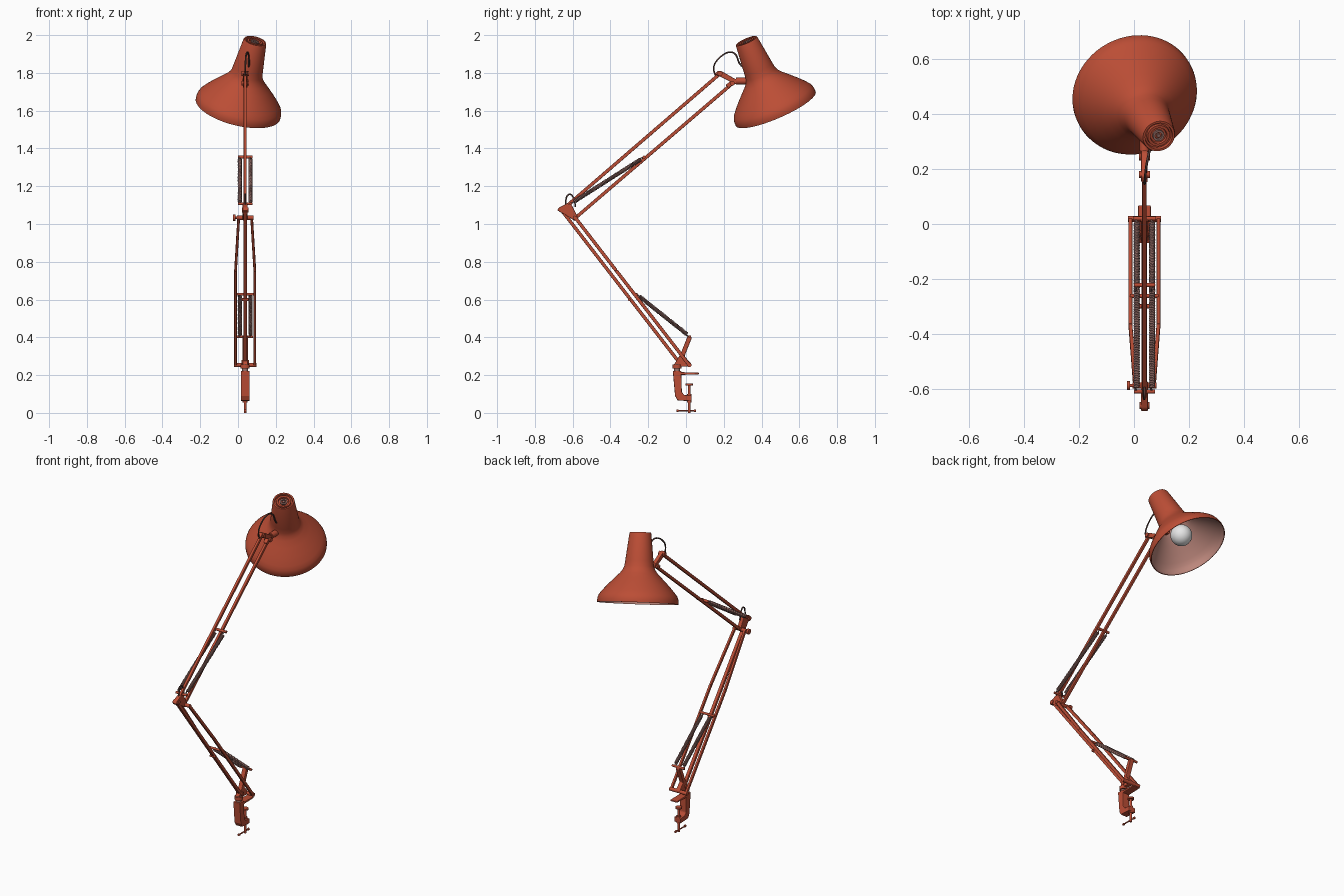
import bpy, bmesh, math
from mathutils import Vector

old = bpy.data.objects.get("Cube")
if old:
    bpy.data.objects.remove(old, do_unlink=True)


def material(name, rgb):
    m = bpy.data.materials.new(name)
    m.use_nodes = True
    m.diffuse_color = (*rgb, 1)
    bsdf = next(n for n in m.node_tree.nodes if n.type == 'BSDF_PRINCIPLED')
    bsdf.inputs["Base Color"].default_value = (*rgb, 1)
    return m


RED = material("brick red", (0.50, 0.075, 0.036))
STEEL = material("warm steel", (0.33, 0.17, 0.15))
LINING = material("shade lining", (0.50, 0.24, 0.20))
CABLE = material("dark cable", (0.09, 0.045, 0.04))
GLASS = material("bulb white", (0.80, 0.80, 0.80))
CX = 0.038  # centre plane of the arm


def finish(bm, name, mat, smooth=True):
    bmesh.ops.recalc_face_normals(bm, faces=bm.faces)
    me = bpy.data.meshes.new(name)
    bm.to_mesh(me)
    bm.free()
    me.materials.append(mat)
    ob = bpy.data.objects.new(name, me)
    bpy.context.collection.objects.link(ob)
    if smooth:
        bpy.ops.object.select_all(action='DESELECT')
        ob.select_set(True)
        bpy.context.view_layer.objects.active = ob
        bpy.ops.object.shade_smooth_by_angle(angle=math.radians(40))
    return ob


def soften(ob, width):
    mod = ob.modifiers.new("soft edges", 'BEVEL')
    mod.width, mod.segments, mod.limit_method = width, 2, 'ANGLE'
    return ob


def lathe(name, profile, origin, axis, mat, steps=24):
    """Revolve (distance along axis, radius) pairs about an axis."""
    q = Vector(axis).to_track_quat('Z', 'Y')
    bm = bmesh.new()
    vs = [bm.verts.new((r, 0, s)) for s, r in profile]
    es = [bm.edges.new(p) for p in zip(vs, vs[1:])]
    bmesh.ops.spin(bm, geom=vs + es, cent=(0, 0, 0), axis=(0, 0, 1),
                   angle=math.tau, steps=steps, use_merge=True)
    bmesh.ops.remove_doubles(bm, verts=bm.verts, dist=1e-5)
    for v in bm.verts:
        v.co = q @ v.co + Vector(origin)
    return finish(bm, name, mat)


def rod(name, a, b, r, mat=RED, steps=16):
    d = Vector(b) - Vector(a)
    return lathe(name, [(0, 0), (0, r), (d.length, r), (d.length, 0)], a, d, mat, steps)


def cross_pin(name, y, z, half, r, mat=RED):
    return rod(name, (CX - half, y, z), (CX + half, y, z), r, mat)


def bar(name, a, b, wx, wd):
    """Rectangular bar between two points; wx is its width across x."""
    a, b = Vector(a), Vector(b)
    d = (b - a).normalized()
    side = Vector((1, 0, 0))
    up = d.cross(side).normalized()
    bm = bmesh.new()
    bmesh.ops.create_cube(bm, size=1)
    for v in bm.verts:
        x, y, z = v.co
        v.co = (a + b) / 2 + side * x * wx + up * y * wd + (b - a) * z
    return soften(finish(bm, name, RED, False), 0.003)


def plate(name, outline, x, width, mat=RED):
    """Side outline in (y, z), extruded across x."""
    bm = bmesh.new()
    f = bm.faces.new([bm.verts.new((x - width / 2, y, z)) for y, z in outline])
    ext = bmesh.ops.extrude_face_region(bm, geom=[f])
    bmesh.ops.translate(bm, vec=(width, 0, 0),
                        verts=[g for g in ext['geom'] if isinstance(g, bmesh.types.BMVert)])
    return soften(finish(bm, name, mat, False), 0.004)


def wire(name, points, r, mat, smooth=False):
    cu = bpy.data.curves.new(name, 'CURVE')
    cu.dimensions, cu.bevel_depth, cu.bevel_resolution = '3D', r, 1
    sp = cu.splines.new('NURBS' if smooth else 'POLY')
    sp.points.add(len(points) - 1)
    for p, co in zip(sp.points, points):
        p.co = (*co, 1)
    if smooth:
        sp.use_endpoint_u, sp.order_u, sp.resolution_u = True, 3, 8
    cu.materials.append(mat)
    ob = bpy.data.objects.new(name, cu)
    bpy.context.collection.objects.link(ob)


def spring(name, a, b, r=0.008, pitch=0.0075, per_turn=8):
    """Close-wound coil with plain hook wires at both ends."""
    a, b = Vector(a), Vector(b)
    d = b - a
    n = int(d.length * 0.9 / pitch * per_turn)
    q = d.to_track_quat('Z', 'Y')
    pts = [a]
    for i in range(n + 1):
        t = math.tau * i / per_turn
        along = d.length * (0.05 + 0.9 * i / n)
        pts.append(a + q @ Vector((r * math.cos(t), r * math.sin(t), along)))
    wire(name, pts + [b], 0.0038, STEEL)


# Desk clamp
plate("clamp_body", [(-0.07, 0.222), (-0.025, 0.222), (-0.022, 0.11), (-0.01, 0.095),
                     (0.03, 0.092), (0.03, 0.062), (-0.045, 0.066), (-0.058, 0.09)], CX, 0.046)
plate("clamp_jaw", [(-0.065, 0.216), (0.068, 0.214), (0.068, 0.204), (-0.065, 0.2)], CX, 0.046)
rod("clamp_screw", (CX, 0.017, 0.0), (CX, 0.017, 0.15), 0.007)
rod("clamp_collar", (CX, 0.017, 0.056), (CX, 0.017, 0.1), 0.013)
rod("clamp_pad", (CX, 0.017, 0.146), (CX, 0.017, 0.156), 0.019)
rod("clamp_handle", (CX, -0.045, 0.012), (CX, 0.048, 0.012), 0.004)
for i, y in enumerate((-0.05, 0.042)):
    rod(f"handle_end_{i}", (CX, y, 0.012), (CX, y + 0.01, 0.012), 0.007)
rod("swivel_pin", (CX, -0.047, 0.2), (CX, -0.047, 0.26), 0.016, STEEL)
rod("swivel_collar", (CX, -0.047, 0.235), (CX, -0.047, 0.255), 0.024)

# Base bracket
plate("base_bracket", [(-0.07, 0.245), (0.025, 0.245), (0.03, 0.258), (-0.008, 0.3),
                       (0.03, 0.395), (0.025, 0.41), (0.01, 0.41), (-0.03, 0.31)], CX, 0.028)
cross_pin("base_pin", 0.018, 0.253, 0.06, 0.011)
cross_pin("base_rod_pin", -0.034, 0.268, 0.02, 0.012)
cross_pin("base_spring_pin", 0.02, 0.404, 0.042, 0.007)

# Lower arm: one centre rod and a fork of two side bars
bar("lower_centre_bar", (CX, -0.655, 1.068), (CX, -0.032, 0.262), 0.02, 0.018)
top, bottom = Vector((0, -0.588, 1.036)), Vector((0, 0.018, 0.252))
mid = top.lerp(bottom, 0.36)
for tag, s in (("right", -1), ("left", 1)):
    upper, bend, foot = (p + Vector((CX + s * o, 0, 0))
                         for p, o in ((top, 0.034), (mid, 0.051), (bottom, 0.051)))
    bar(f"lower_fork_upper_{tag}", upper, bend, 0.014, 0.018)
    bar(f"lower_fork_{tag}", bend, foot, 0.014, 0.018)
    # Springs of both arms
    sx = CX + s * 0.028
    spring(f"lower_spring_{tag}", (sx, -0.26, 0.627), (sx, 0.02, 0.404))
    spring(f"upper_spring_{tag}", (sx, -0.61, 1.107), (sx, -0.222, 1.354))
cross_pin("lower_spring_pin", -0.262, 0.628, 0.052, 0.007)
cross_pin("lower_guide_pin", -0.3, 0.60, 0.018, 0.008)

# Elbow
plate("elbow_plate", [(-0.682, 1.072), (-0.672, 1.088), (-0.63, 1.108), (-0.605, 1.1),
                      (-0.572, 1.035), (-0.59, 1.018), (-0.61, 1.03), (-0.65, 1.055)], CX, 0.026)
cross_pin("elbow_pin", -0.588, 1.033, 0.044, 0.011)
cross_pin("elbow_rear_pin", -0.66, 1.075, 0.018, 0.013)
rod("elbow_knob_stem", (CX - 0.056, -0.588, 1.033), (CX, -0.588, 1.033), 0.006)
rod("elbow_knob", (CX - 0.064, -0.588, 1.033), (CX - 0.052, -0.588, 1.033), 0.016)
cross_pin("elbow_spring_pin", -0.61, 1.107, 0.038, 0.007)
wire("elbow_cable", [(CX, -0.635, 1.09), (CX, -0.64, 1.14), (CX, -0.612, 1.165),
                     (CX, -0.59, 1.13), (CX, -0.585, 1.09)], 0.0045, CABLE, True)

# Upper arm
bar("upper_top_bar", (CX, -0.638, 1.09), (CX, 0.178, 1.794), 0.016, 0.018)
bar("upper_bottom_bar", (CX, -0.588, 1.03), (CX, 0.243, 1.742), 0.016, 0.018)
cross_pin("upper_spring_pin", -0.222, 1.354, 0.038, 0.008)

# Head bracket joining the arm to the shade
plate("head_bracket", [(0.15, 1.795), (0.172, 1.812), (0.19, 1.808), (0.26, 1.768), (0.325, 1.768),
                       (0.325, 1.745), (0.268, 1.745), (0.225, 1.72), (0.21, 1.735), (0.232, 1.755)],
      CX, 0.024)
cross_pin("head_pin_upper", 0.18, 1.796, 0.02, 0.013)
cross_pin("head_pin_lower", 0.245, 1.745, 0.02, 0.013)
rod("shade_pivot", (CX, 0.265, 1.757), (CX, 0.34, 1.757), 0.018)
wire("head_cable", [(CX, 0.16, 1.78), (CX, 0.13, 1.83), (CX + 0.005, 0.205, 1.91),
                    (CX + 0.018, 0.265, 1.91), (CX + 0.022, 0.285, 1.83),
                    (CX + 0.015, 0.33, 1.82)], 0.0045, CABLE, True)

# Shade, tilted on its own axis
rim = Vector((0, 0.475, 1.61))
axis = Vector((0.225, -0.386, 0.894)).normalized()
outer = [(0.0, 0.226), (0.0, 0.23), (0.015, 0.2305), (0.03, 0.228), (0.045, 0.222), (0.065, 0.207),
         (0.1, 0.176), (0.14, 0.137), (0.17, 0.107), (0.19, 0.092), (0.21, 0.084),
         (0.24, 0.08), (0.395, 0.062), (0.402, 0.059)]
vent = [(0.402, 0.051), (0.39, 0.049), (0.39, 0.043), (0.4, 0.041), (0.4, 0.031),
        (0.39, 0.029), (0.39, 0.0)]
lathe("shade", outer + vent, rim, axis, RED, 72)
lathe("shade_lining", [(s, r - 0.004) for s, r in outer[1:11]] + [(0.24, 0.074), (0.24, 0)],
      rim, axis, LINING, 72)
lathe("vent_ring", [(0.388, 0.021), (0.399, 0.021), (0.399, 0.013), (0.388, 0.013)],
      rim, axis, STEEL, 32)
rod("vent_hub", rim + axis * 0.388, rim + axis * 0.398, 0.007, STEEL)

# Bulb and socket
rod("bulb_socket", rim + axis * 0.15, rim + axis * 0.24, 0.03, STEEL, 24)
ball = [(0.09 - 0.062 * math.cos(math.pi * i / 16), 0.062 * math.sin(math.pi * i / 16))
        for i in range(17)]
lathe("bulb", ball, rim, axis, GLASS, 32)
